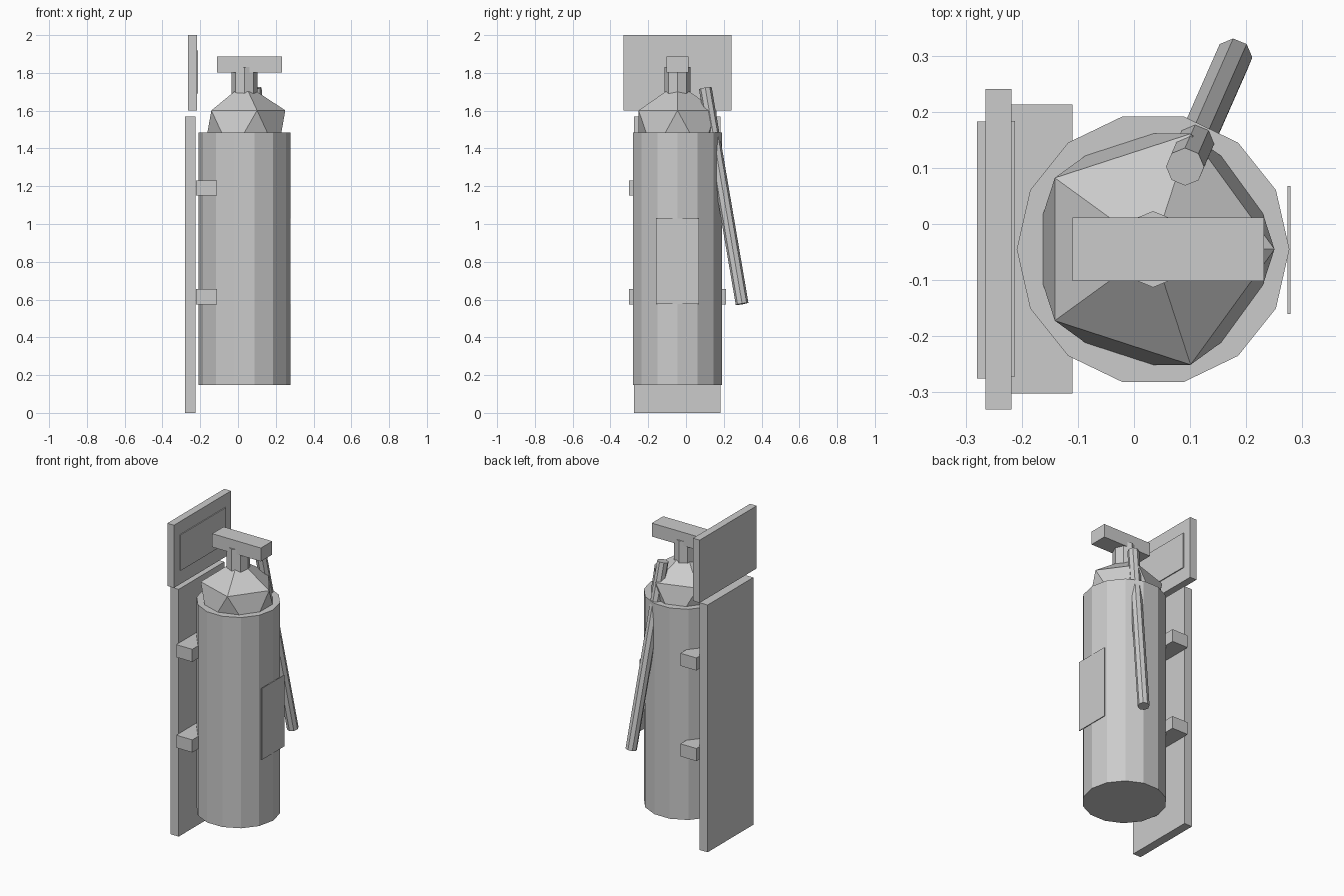
import bpy, bmesh
from math import cos, sin, tau
from mathutils import Vector, Matrix

if "Cube" in bpy.data.objects:
    bpy.data.objects.remove(bpy.data.objects["Cube"])

CX, CY = 0.034, -0.045  # axis of the tank


def finish(bm, name):
    bmesh.ops.recalc_face_normals(bm, faces=bm.faces)
    mesh = bpy.data.meshes.new(name)
    bm.to_mesh(mesh)
    bm.free()
    obj = bpy.data.objects.new(name, mesh)
    bpy.context.collection.objects.link(obj)
    return obj


def box(name, x, y, z):
    lo, hi = Vector((x[0], y[0], z[0])), Vector((x[1], y[1], z[1]))
    bm = bmesh.new()
    size = Matrix.Diagonal((*(hi - lo), 1))
    bmesh.ops.create_cube(bm, size=1, matrix=Matrix.Translation((lo + hi) / 2) @ size)
    return finish(bm, name)


def prism(name, start, end, radius, sides):
    start, end = Vector(start), Vector(end)
    turn = Vector((0, 0, 1)).rotation_difference(end - start)
    bm = bmesh.new()
    ring = [bm.verts.new(start + turn @ Vector((radius * cos(tau * i / sides),
                                                radius * sin(tau * i / sides), 0)))
            for i in range(sides)]
    cap = bm.faces.new(ring)
    top = bmesh.ops.extrude_face_region(bm, geom=[cap], use_keep_orig=True)["geom"]
    bmesh.ops.translate(bm, vec=end - start,
                        verts=[g for g in top if isinstance(g, bmesh.types.BMVert)])
    return finish(bm, name)


# Wall board, sign and its raised panel
box("wall_board", (-0.28, -0.224), (-0.275, 0.183), (0, 1.57))
box("sign", (-0.265, -0.218), (-0.331, 0.241), (1.602, 2.0))
box("sign_panel", (-0.222, -0.212), (-0.272, 0.184), (1.69, 1.918))

# Holding brackets
for label, z in (("lower", 0.575), ("upper", 1.15)):
    box(label + "_bracket", (-0.222, -0.11), (-0.302, 0.213), (z, z + 0.08))

# Tank with faceted dome
prism("tank", (CX, CY, 0.147), (CX, CY, 1.485), 0.243, 14)
bm = bmesh.new()
bmesh.ops.create_icosphere(bm, subdivisions=1, radius=1,
                           matrix=Matrix.Translation((CX, CY, 1.485)) @
                           Matrix.Diagonal((0.242, 0.242, 0.26, 1)))
finish(bm, "tank_dome")

# Valve neck and handle
prism("valve_neck", (CX, CY, 1.66), (CX, CY, 1.832), 0.068, 8)
box("handle", (-0.11, 0.232), (-0.102, 0.012), (1.803, 1.888))

# Hose and front label plate
prism("hose", (0.177, 0.297, 0.577), (0.091, 0.102, 1.72), 0.034, 8)
box("label_plate", (0.274, 0.279), (-0.16, 0.068), (0.577, 1.03))
